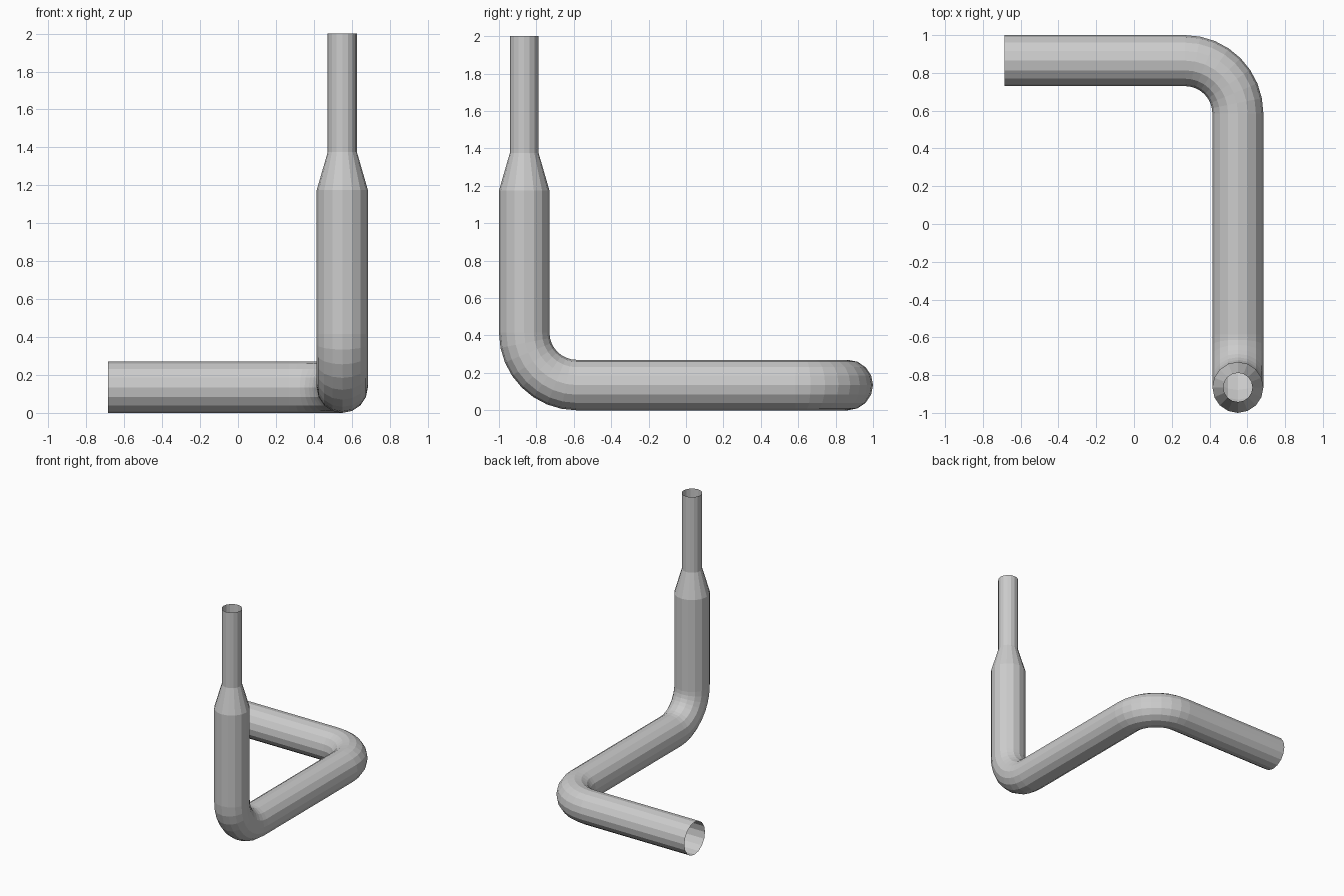
import bpy, bmesh, math
from mathutils import Vector, Matrix

if "Cube" in bpy.data.objects:
    bpy.data.objects.remove(bpy.data.objects["Cube"])

SIDES, STEPS = 16, 8
R, R_TOP, BEND = 0.135, 0.077, 0.28

metal = bpy.data.materials.new("grey metal")
metal.diffuse_color = (0.6, 0.6, 0.6, 1)
metal.use_nodes = True
metal.node_tree.nodes["Principled BSDF"].inputs["Base Color"].default_value = metal.diffuse_color


def tube(name, rings):
    """Open flat-shaded tube through rings of (centre, frame, radius)."""
    bm = bmesh.new()
    loops = []
    for c, f, r in rings:
        loops.append([bm.verts.new(c + f @ Vector((0, r * math.cos(a), r * math.sin(a))))
                      for a in (2 * math.pi * i / SIDES for i in range(SIDES))])
    for a, b in zip(loops, loops[1:]):
        for i in range(SIDES):
            j = (i + 1) % SIDES
            bm.faces.new((a[i], a[j], b[j], b[i]))
    bmesh.ops.recalc_face_normals(bm, faces=bm.faces)
    me = bpy.data.meshes.new(name)
    bm.to_mesh(me)
    bm.free()
    me.materials.append(metal)
    ob = bpy.data.objects.new(name, me)
    bpy.context.collection.objects.link(ob)


def bend(corner, frame, axis, sign):
    """Rings of a quarter bend; frame's local x is the travel direction."""
    d = frame @ Vector((1, 0, 0))
    start = corner - d * BEND
    inward = Matrix.Rotation(sign * math.pi / 2, 3, axis) @ d
    pivot = start + inward * BEND
    out = []
    for i in range(STEPS + 1):
        rot = Matrix.Rotation(sign * math.pi / 2 * i / STEPS, 3, axis)
        out.append((pivot + rot @ (start - pivot), rot @ frame, R))
    return out


# Bent pipe: runs along the back, turns to the front, then turns upward
X, Y = 0.55, 0.865
f0 = Matrix.Identity(3)
rings = [(Vector((-0.685, Y, R)), f0, R)]
rings += bend(Vector((X, Y, R)), f0, 'Z', -1)
rings += bend(Vector((X, -Y, R)), rings[-1][1], 'X', -1)
up = rings[-1][1]
low, high, top = (Vector((X, -Y, z)) for z in (1.175, 1.375, 2.0))
rings.append((low, up, R))
tube("bent_pipe", rings)

# Tapered reducer and narrow outlet
tube("reducer", [(low, up, R), (high, up, R_TOP)])
tube("narrow_outlet", [(high, up, R_TOP), (top, up, R_TOP)])
